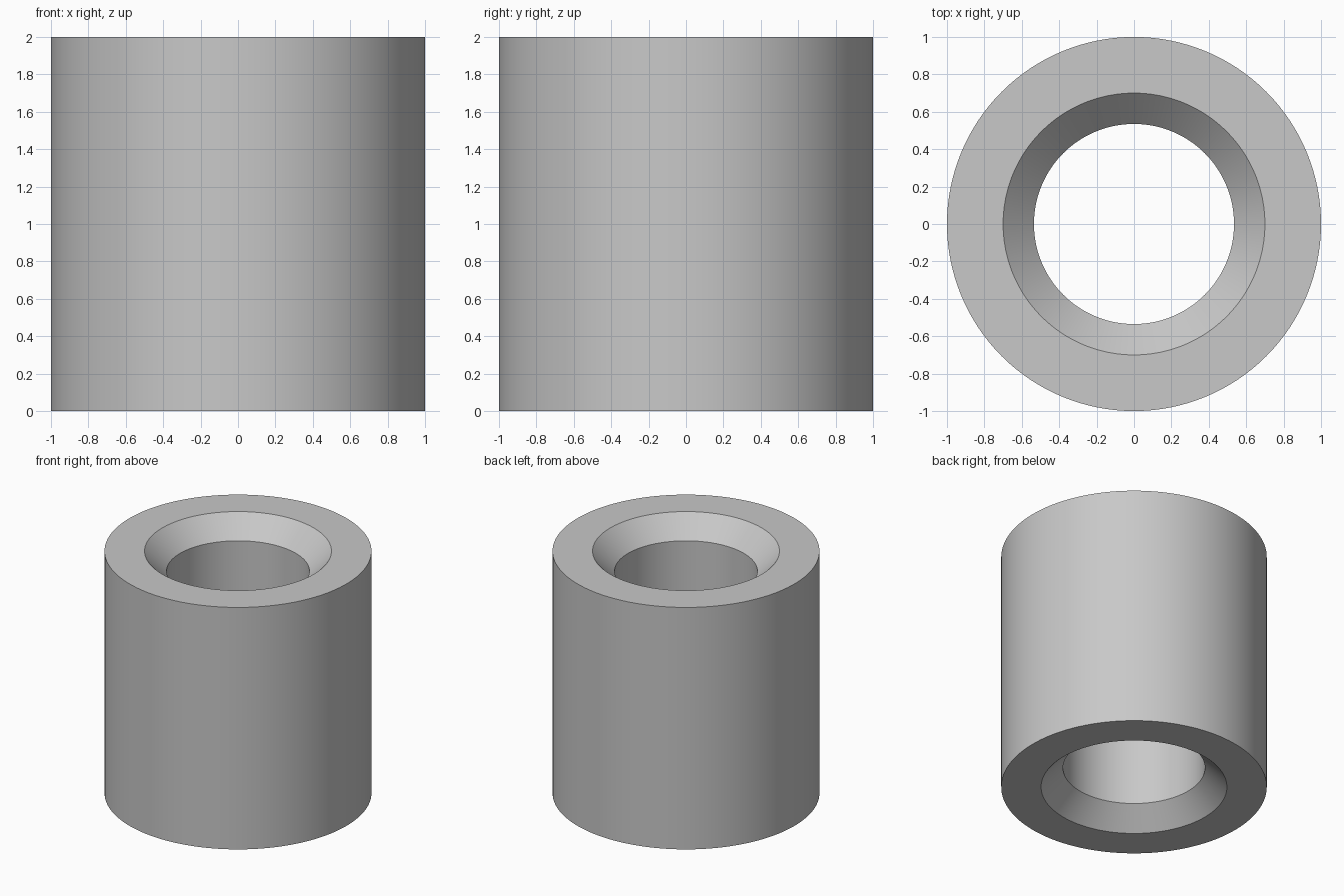
import bpy
import bmesh
import math

if "Cube" in bpy.data.objects:
    bpy.data.objects.remove(bpy.data.objects["Cube"], do_unlink=True)

SEGMENTS = 128
OUTER, RIM, BORE = 1.0, 0.70, 0.535
HEIGHT = 2.0
CHAMFER = RIM - BORE

# Plain grey material
grey = bpy.data.materials.new("light grey")
grey.use_nodes = True
color = (0.58, 0.58, 0.58, 1)
grey.diffuse_color = color
grey.node_tree.nodes["Principled BSDF"].inputs["Base Color"].default_value = color

# Closed wall section (radius, height): outer wall, ends, chamfers and bore
section = [
    (OUTER, 0), (OUTER, HEIGHT),
    (RIM, HEIGHT), (BORE, HEIGHT - CHAMFER),
    (BORE, CHAMFER), (RIM, 0),
]

# Revolve the section into a sleeve
bm = bmesh.new()
rings = []
for radius, z in section:
    angles = [math.tau * i / SEGMENTS for i in range(SEGMENTS)]
    rings.append([bm.verts.new((radius * math.cos(a), radius * math.sin(a), z)) for a in angles])
for k, ring in enumerate(rings):
    above = rings[(k + 1) % len(rings)]
    for i in range(SEGMENTS):
        j = (i + 1) % SEGMENTS
        bm.faces.new((ring[i], ring[j], above[j], above[i]))
bmesh.ops.recalc_face_normals(bm, faces=bm.faces)

mesh = bpy.data.meshes.new("chamfered_sleeve")
bm.to_mesh(mesh)
bm.free()
mesh.materials.append(grey)
sleeve = bpy.data.objects.new("chamfered_sleeve", mesh)
bpy.context.collection.objects.link(sleeve)

# Smooth round walls, crisp rims
bpy.ops.object.select_all(action="DESELECT")
sleeve.select_set(True)
bpy.context.view_layer.objects.active = sleeve
bpy.ops.object.shade_smooth_by_angle(angle=math.radians(30))
